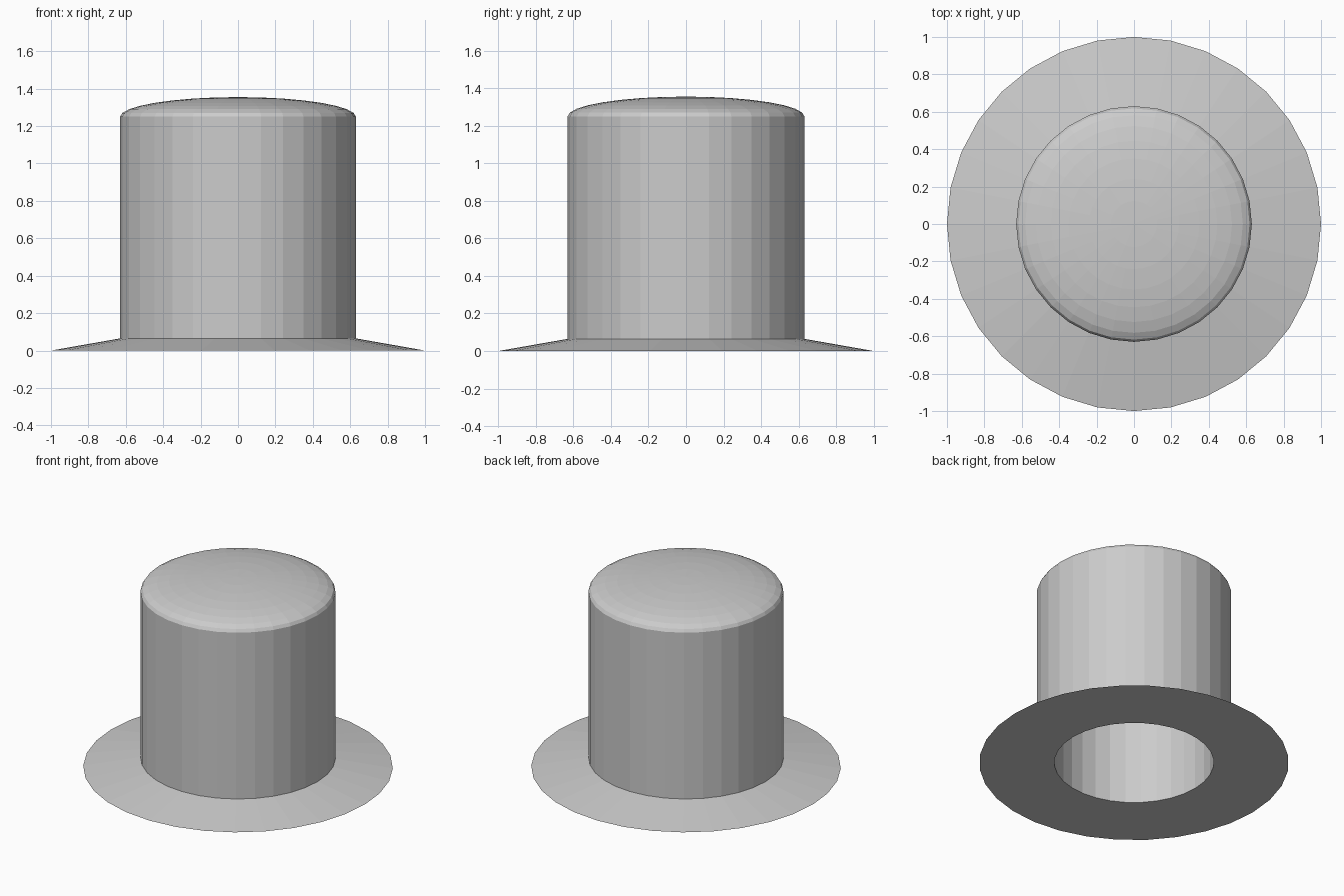
import bpy
import bmesh
from math import cos, sin, pi

if "Cube" in bpy.data.objects:
    bpy.data.objects.remove(bpy.data.objects["Cube"])

SEGMENTS = 32


def lathe(name, profile):
    """Revolve an (r, z) profile around the z axis into a flat-shaded object."""
    bm = bmesh.new()
    verts = [bm.verts.new((r, 0, z)) for r, z in profile]
    edges = [bm.edges.new(pair) for pair in zip(verts, verts[1:])]
    bmesh.ops.spin(bm, geom=verts + edges, cent=(0, 0, 0), axis=(0, 0, 1),
                   angle=2 * pi, steps=SEGMENTS)
    bmesh.ops.remove_doubles(bm, verts=bm.verts, dist=1e-4)
    bmesh.ops.dissolve_degenerate(bm, edges=bm.edges, dist=1e-5)
    bmesh.ops.recalc_face_normals(bm, faces=bm.faces)
    mesh = bpy.data.meshes.new(name)
    bm.to_mesh(mesh)
    bm.free()
    obj = bpy.data.objects.new(name, mesh)
    bpy.context.collection.objects.link(obj)
    return obj


R_OUT, R_IN, R_BRIM = 0.63, 0.515, 1.0
Z_BRIM, Z_WALL, DOME = 0.065, 1.25, 0.105

# squashed half-sphere top of the crown, from rim to centre
dome = [(R_OUT * cos(i * pi / 16), Z_WALL + DOME * sin(i * pi / 16))
        for i in range(1, 8)] + [(0, Z_WALL + DOME)]

# sloping brim, straight crown wall, dome and the hollow inside
lathe("top_hat", [(0, Z_WALL), (R_IN, Z_WALL), (R_IN, 0), (R_BRIM, 0),
                  (R_OUT, Z_BRIM), (R_OUT, Z_WALL)] + dome)
